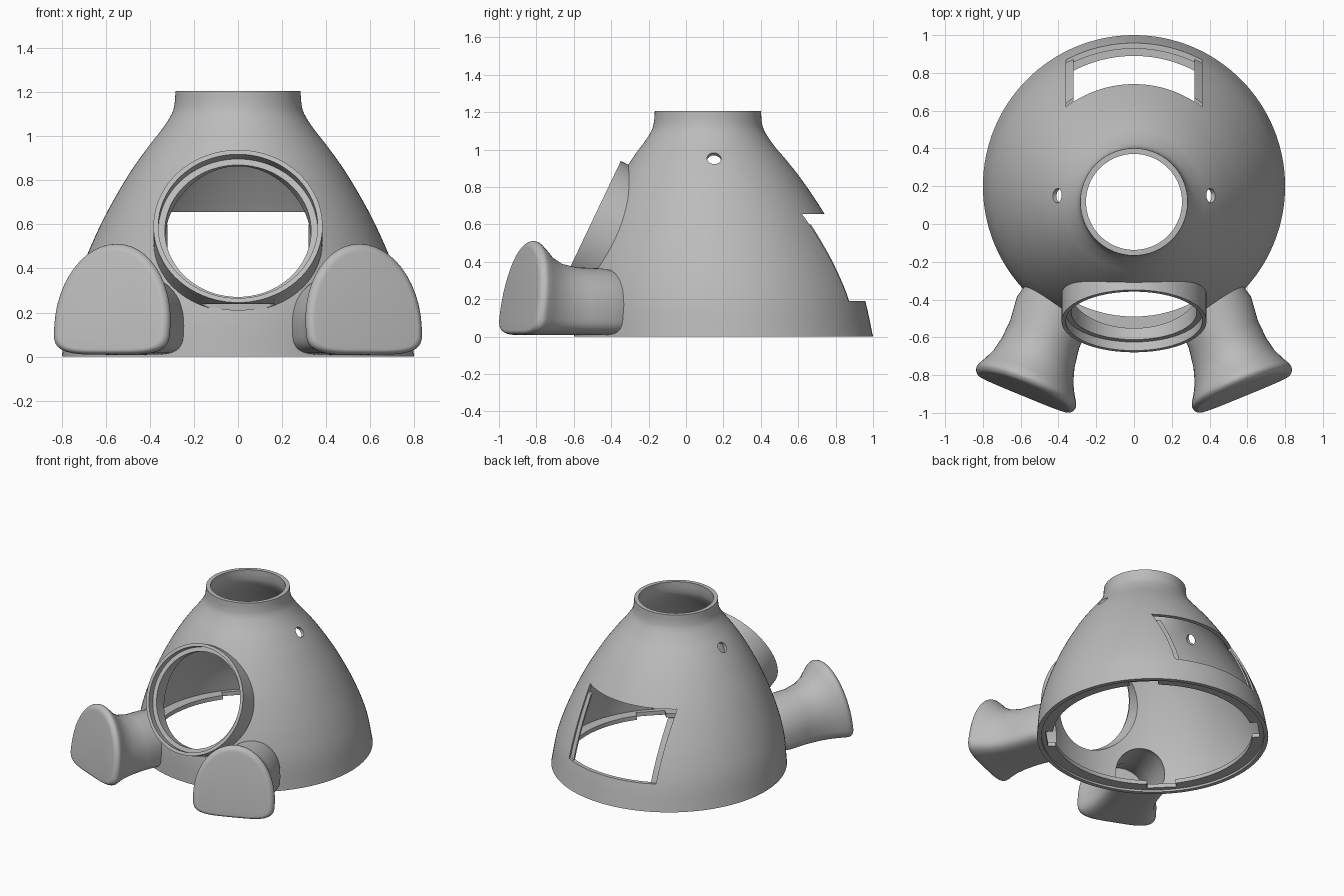
import bpy, bmesh, math
from mathutils import Vector, Matrix

if "Cube" in bpy.data.objects:
    bpy.data.objects.remove(bpy.data.objects["Cube"])

grey = bpy.data.materials.new("plain grey")
grey.use_nodes = True
grey.diffuse_color = (0.5, 0.5, 0.5, 1)
grey.node_tree.nodes["Principled BSDF"].inputs["Base Color"].default_value = (0.5, 0.5, 0.5, 1)


def loft(name, rings):
    """Closed solid through a list of equal-length loops."""
    bm = bmesh.new()
    loops = [[bm.verts.new(p) for p in ring] for ring in rings]
    n = len(loops[0])
    for a, b in zip(loops, loops[1:]):
        for i in range(n):
            j = (i + 1) % n
            bm.faces.new((a[i], a[j], b[j], b[i]))
    bm.faces.new(loops[0][::-1])
    bm.faces.new(loops[-1])
    bmesh.ops.recalc_face_normals(bm, faces=bm.faces)
    return finish(name, bm)


def finish(name, bm):
    mesh = bpy.data.meshes.new(name)
    bm.to_mesh(mesh)
    bm.free()
    mesh.materials.append(grey)
    ob = bpy.data.objects.new(name, mesh)
    bpy.context.collection.objects.link(ob)
    return ob


def box(lo, hi, matrix=Matrix()):
    bm = bmesh.new()
    bmesh.ops.create_cube(bm, size=1)
    lo, hi = Vector(lo), Vector(hi)
    for v in bm.verts:
        v.co = matrix @ ((lo + hi) / 2 + v.co * (hi - lo))
    return finish("box_cutter", bm)


def rod(name, start, axis, radius, length, seg=96):
    """Cylinder from a start point along an axis."""
    bm = bmesh.new()
    axis = Vector(axis).normalized()
    m = Matrix.Translation(Vector(start) + axis * length / 2) @ axis.to_track_quat('Z', 'Y').to_matrix().to_4x4()
    bmesh.ops.create_cone(bm, cap_ends=True, segments=seg, radius1=radius,
                          radius2=radius, depth=length, matrix=m)
    return finish(name, bm)


def cut(ob, *cutters):
    for c in cutters:
        mod = ob.modifiers.new("cut", 'BOOLEAN')
        mod.operation, mod.solver, mod.object = 'DIFFERENCE', 'EXACT', c
    bpy.context.view_layer.update()
    ev = ob.evaluated_get(bpy.context.evaluated_depsgraph_get())
    mesh = bpy.data.meshes.new_from_object(ev)
    ob.modifiers.clear()
    ob.data = mesh


# Bell profile: (height, radius), interpolated smoothly
BELL = [(0, .80), (.19, .774), (.35, .728), (.5, .669), (.66, .593), (.83, .494),
        (.95, .41), (1.03, .347), (1.1, .302), (1.15, .288), (1.205, .284)]
WALL = .03


def bell_points(steps=4):
    pts = [Vector(p) for p in BELL]
    pts = [2 * pts[0] - pts[1]] + pts + [2 * pts[-1] - pts[-2]]
    out = []
    for a, b, c, d in zip(pts, pts[1:], pts[2:], pts[3:]):
        for k in range(steps):
            t = k / steps
            out.append(b + (c - a) * t / 2 + (2 * a - 5 * b + 4 * c - d) * t * t / 2
                       + (3 * b - a - 3 * c + d) * t ** 3 / 2)
    return out + [pts[-2]]


def bell(name, inset=0.0, extend=False):
    """Bell solid; inset is a fraction of the wall thickness."""
    prof = [(z, r - inset * WALL) for z, r in bell_points()]
    if extend:
        prof = [(-.05, prof[0][1])] + prof + [(1.3, prof[-1][1])]
    rings = []
    for z, r in prof:
        cy = .2 - .083 * min(1, max(0, z))
        rings.append([(r * math.cos(a), cy + r * math.sin(a), z)
                      for a in (2 * math.pi * i / 128 for i in range(128))])
    return loft(name, rings)


def foot_loft(name, side, stations, base):
    """Arched sections along the foot axis; stations are (t, half width, height, lift)."""
    d, e = Vector((.38, -.925, 0)).normalized(), Vector((.925, .38, 0)).normalized()
    rings = []
    for t, w, h, lift in stations:
        ring = []
        front = max(0, min(1, 1 + t / .35))
        low, mid = base + lift, .14
        for i in range(48):
            a = 2 * math.pi * i / 48
            c, s = math.cos(a), math.sin(a)
            if s >= 0:
                x, z = w * c, mid + (h - mid) * s
            else:
                x = w * math.copysign(abs(c) ** .5, c)
                z = mid - (mid - low) * abs(s) ** .5
            p = Vector((.59, -.915, 0)) + e * (x - .05 * t) + d * (t - .15 * z * front)
            ring.append((side * p.x, p.y, z))
        rings.append(ring)
    return loft(name, rings)


cavity = bell("cavity_cutter", 1, True)
cavity_margin = bell("foot_trim_cutter", .7, True)

# Tilted round port at the front, its underside levelled off
tilt = math.radians(25.5)
out = Vector((0, -math.cos(tilt), math.sin(tilt)))
face = Vector((0, -.514, .592))
port_seat = rod("seat_cutter", face + out * .1, -out, .375, .45)
port_hole = rod("hole_cutter", face + out * .1, -out, .332, .6)
port_step = rod("step_cutter", face + out * .1, -out, .362, .15)
level = box((-.5, -.9, 0), (.5, -.575, .238))
front_ring = rod("front_ring", face, -out, .384, .35)
cut(front_ring, cavity, port_hole, port_step, level)

# Rear window: through opening plus a recess that leaves side ledges
window = box((-.32, .4, .19), (.32, 1.3, .655))
window_top = box((-.36, .4, .6), (.36, 1.3, .656))
recess = box((-.36, .4, .191), (.36, 1.3, .654))
half_wall = bell("half_wall_cutter", .5, True)
cut(recess, half_wall)

# Small side holes near the neck
pins = [rod("pin_cutter", (s * .25, .15, .835), (s * .8, 0, .6), .038, .4, 32) for s in (-1, 1)]

# Feet, hollow towards the body, with rounded front rims
FOOT = [(-.66, .11, .3, 0), (-.57, .178, .352, 0), (-.48, .205, .365, 0), (-.35, .197, .37, 0),
        (-.24, .208, .39, 0), (-.16, .228, .43, 0), (-.1, .255, .48, 0), (-.06, .277, .507, 0)]
FOOT += [(-.04 + .04 * math.sin(a), .25 + .034 * math.cos(a), .478 + .034 * math.cos(a),
          .025 * (1 - math.cos(a))) for a in (math.pi / 2 * k / 6 for k in range(7))]
POCKET = [(-.72, .12, .29, 0), (-.6, .15, .31, 0), (-.5, .17, .33, 0),
          (-.3, .165, .33, 0), (-.1, .2, .38, 0)]
pockets, feet = [], []
for side, label in ((1, "left"), (-1, "right")):
    pocket = foot_loft("pocket_cutter", side, POCKET, .04)
    foot = foot_loft(label + "_foot", side, FOOT, .008)
    cut(foot, cavity_margin, pocket)
    pockets.append(pocket)
    feet.append(foot)

# Inner flange at the base with four notches
flange = rod("base_flange", (0, .2, .015), (0, 0, 1), .78, .03, 128)
flange_hole = rod("flange_cutter", (0, .2, -.1), (0, 0, 1), .69, .3, 128)
notches = [box((.6, -.1, -.1), (.735, .1, .2),
               Matrix.Translation((0, .2, 0)) @ Matrix.Rotation(math.radians(45 + 90 * k), 4, 'Z'))
           for k in range(4)]
cut(flange, flange_hole, *notches)

# Hollow bell body
body = bell("bell_body")
cut(body, cavity, port_seat, window, window_top, recess, *pins, *pockets)

# Remove the cutters and smooth the parts
for ob in [o for o in bpy.data.objects if "cutter" in o.name]:
    bpy.data.objects.remove(ob)
for ob in [body, front_ring, flange] + feet:
    bpy.ops.object.select_all(action='DESELECT')
    ob.select_set(True)
    bpy.context.view_layer.objects.active = ob
    bpy.ops.object.shade_smooth_by_angle(angle=math.radians(40))
